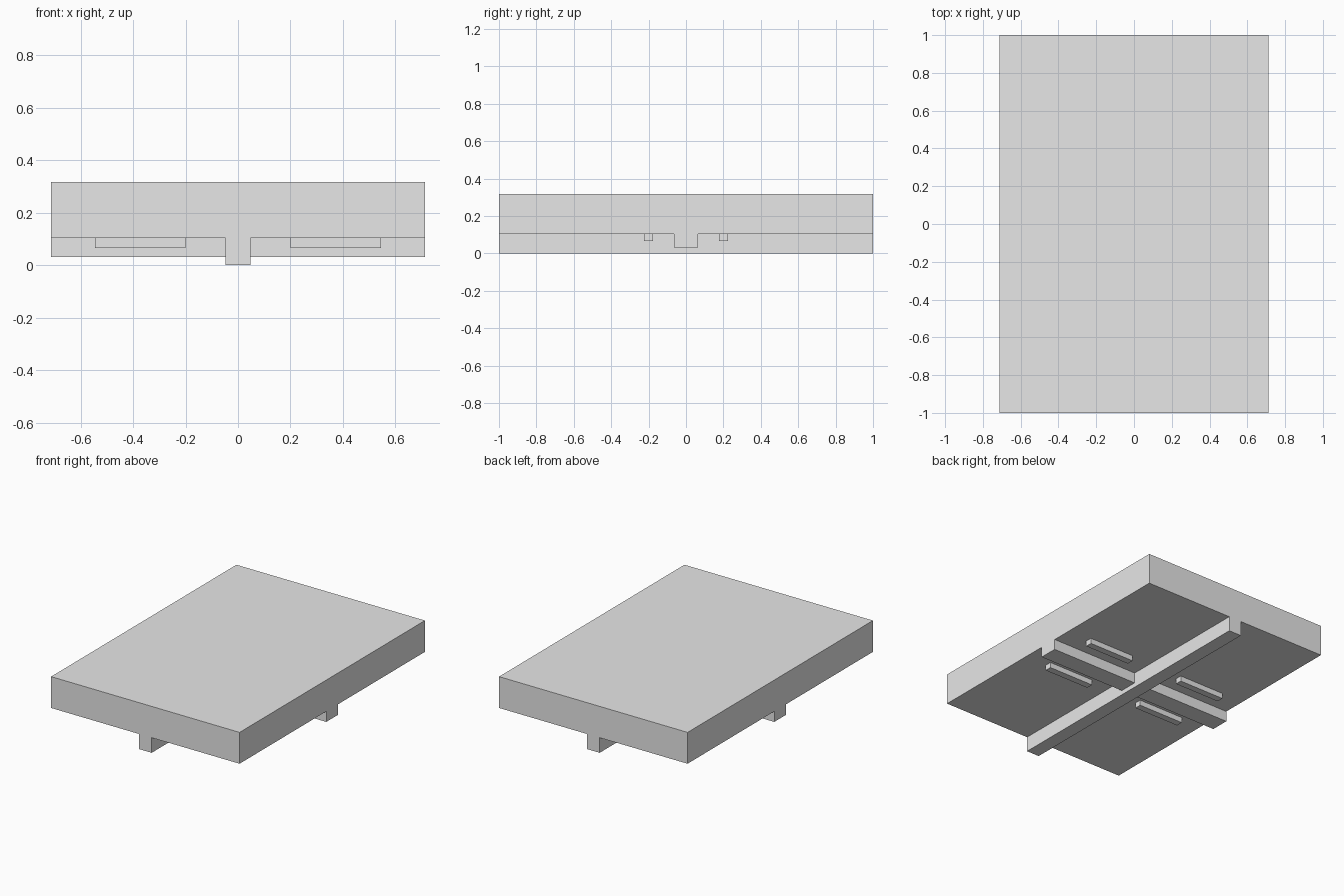
import bpy
import bmesh
from math import radians

if "Cube" in bpy.data.objects:
    bpy.data.objects.remove(bpy.data.objects["Cube"])

W, L = 0.712, 1.0            # half width, half length
TOP, UNDER = 0.317, 0.103    # slab top and underside heights

grey = bpy.data.materials.new("light grey")
grey.diffuse_color = (0.8, 0.8, 0.8, 1)
grey.use_nodes = True
grey.node_tree.nodes["Principled BSDF"].inputs["Base Color"].default_value = grey.diffuse_color


def add_object(name, bm):
    bmesh.ops.recalc_face_normals(bm, faces=bm.faces)
    mesh = bpy.data.meshes.new(name)
    bm.to_mesh(mesh)
    bm.free()
    mesh.materials.append(grey)
    obj = bpy.data.objects.new(name, mesh)
    bpy.context.collection.objects.link(obj)
    return obj


def prism(name, profile, y0, y1):
    """Extrude an x-z profile along y."""
    bm = bmesh.new()
    face = bm.faces.new([bm.verts.new((x, y0, z)) for x, z in profile])
    new = bmesh.ops.extrude_face_region(bm, geom=[face])["geom"]
    verts = [v for v in new if isinstance(v, bmesh.types.BMVert)]
    bmesh.ops.translate(bm, verts=verts, vec=(0, y1 - y0, 0))
    return add_object(name, bm)


def box(name, x0, x1, y0, y1, z0, z1):
    return prism(name, [(x0, z0), (x1, z0), (x1, z1), (x0, z1)], y0, y1)


# Slab with the full-length rib below it
slab = prism("slab_with_long_rib",
             [(-W, TOP), (-W, UNDER), (-0.048, UNDER), (-0.048, 0),
              (0.048, 0), (0.048, UNDER), (W, UNDER), (W, TOP)], -L, L)

# Shallower cross rib, joined into the slab
cutter = box("cross_rib", -W, W, -0.064, 0.064, 0.031, 0.16)
join = slab.modifiers.new("join_cross_rib", "BOOLEAN")
join.operation = "UNION"
join.solver = "EXACT"
join.object = cutter
depsgraph = bpy.context.evaluated_depsgraph_get()
bm = bmesh.new()
bm.from_object(slab, depsgraph)
slab.modifiers.clear()
bmesh.ops.remove_doubles(bm, verts=bm.verts, dist=1e-5)
bmesh.ops.dissolve_limit(bm, angle_limit=radians(1), verts=bm.verts, edges=bm.edges)
bm.to_mesh(slab.data)
bm.free()
bpy.data.objects.remove(cutter)

# Four small cleats beside the cross rib
for sx, side in ((-1, "left"), (1, "right")):
    for sy, end in ((-1, "front"), (1, "back")):
        xs = sorted((sx * 0.2, sx * 0.545))
        ys = sorted((sy * 0.177, sy * 0.224))
        box(f"cleat_{end}_{side}", *xs, *ys, 0.066, UNDER)
